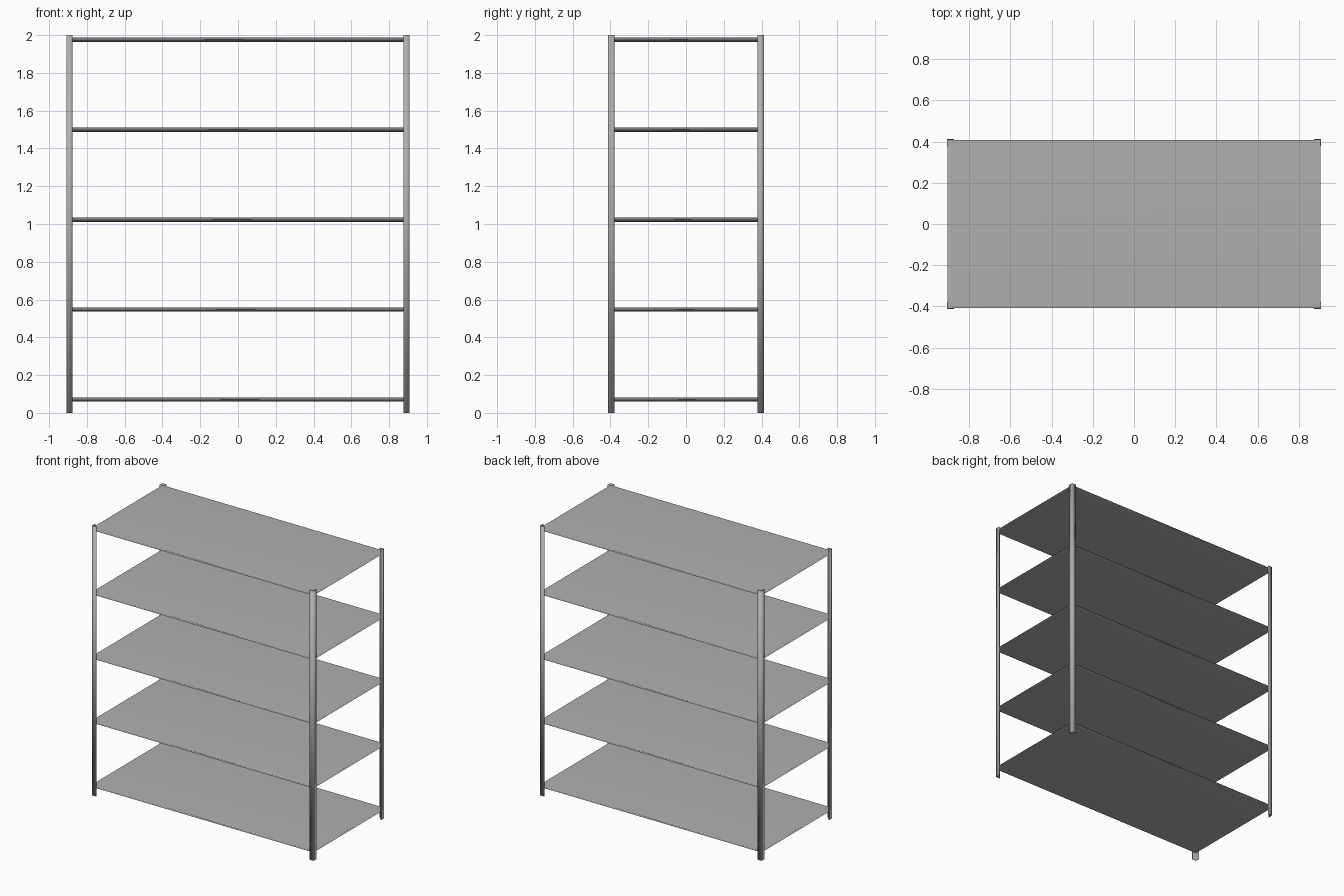
import bpy

if "Cube" in bpy.data.objects:
    bpy.data.objects.remove(bpy.data.objects["Cube"])

HX, HY, H = 0.909, 0.412, 2.0   # outer half sizes and height
W, T = 0.034, 0.004             # angle-iron leg width and sheet thickness

metal = bpy.data.materials.new("dark_grey_metal")
metal.diffuse_color = (0.435, 0.435, 0.435, 1)
metal.use_nodes = True
metal.node_tree.nodes["Principled BSDF"].inputs["Base Color"].default_value = metal.diffuse_color


def finish(ob):
    ob.data.materials.append(metal)
    ob.data.shade_smooth()


# Corner posts: smooth-shaded L-shaped angle iron, mirrored to four corners
profile = [(0, 0), (W, 0), (W, T), (T, T), (T, W), (0, W)]
n = len(profile)
for sx, side in ((-1, "left"), (1, "right")):
    for sy, end in ((-1, "front"), (1, "back")):
        pts = [(sx * (HX - x), sy * (HY - y)) for x, y in profile]
        if sx * sy < 0:
            pts.reverse()
        verts = [(x, y, z) for z in (0, H) for x, y in pts]
        faces = [(i, (i + 1) % n, (i + 1) % n + n, i + n) for i in range(n)]
        faces += [tuple(reversed(range(n))), tuple(range(n, 2 * n))]
        me = bpy.data.meshes.new("post")
        me.from_pydata(verts, [], faces)
        post = bpy.data.objects.new(f"{end}_{side}_post", me)
        bpy.context.collection.objects.link(post)
        finish(post)

# Five shelves fitted inside the posts, flat on top with softly shaded edges
for k in range(5):
    bpy.ops.mesh.primitive_cube_add(size=1, location=(0, 0, 0.071 + 0.4762 * k))
    shelf = bpy.context.object
    shelf.name = f"shelf_{k + 1}"
    shelf.scale = (2 * (HX - T), 2 * (HY - T), 0.023)
    bpy.ops.object.transform_apply(location=False, rotation=False, scale=True)
    finish(shelf)
    shelf.modifiers.new("flat_top_shading", "WEIGHTED_NORMAL")
